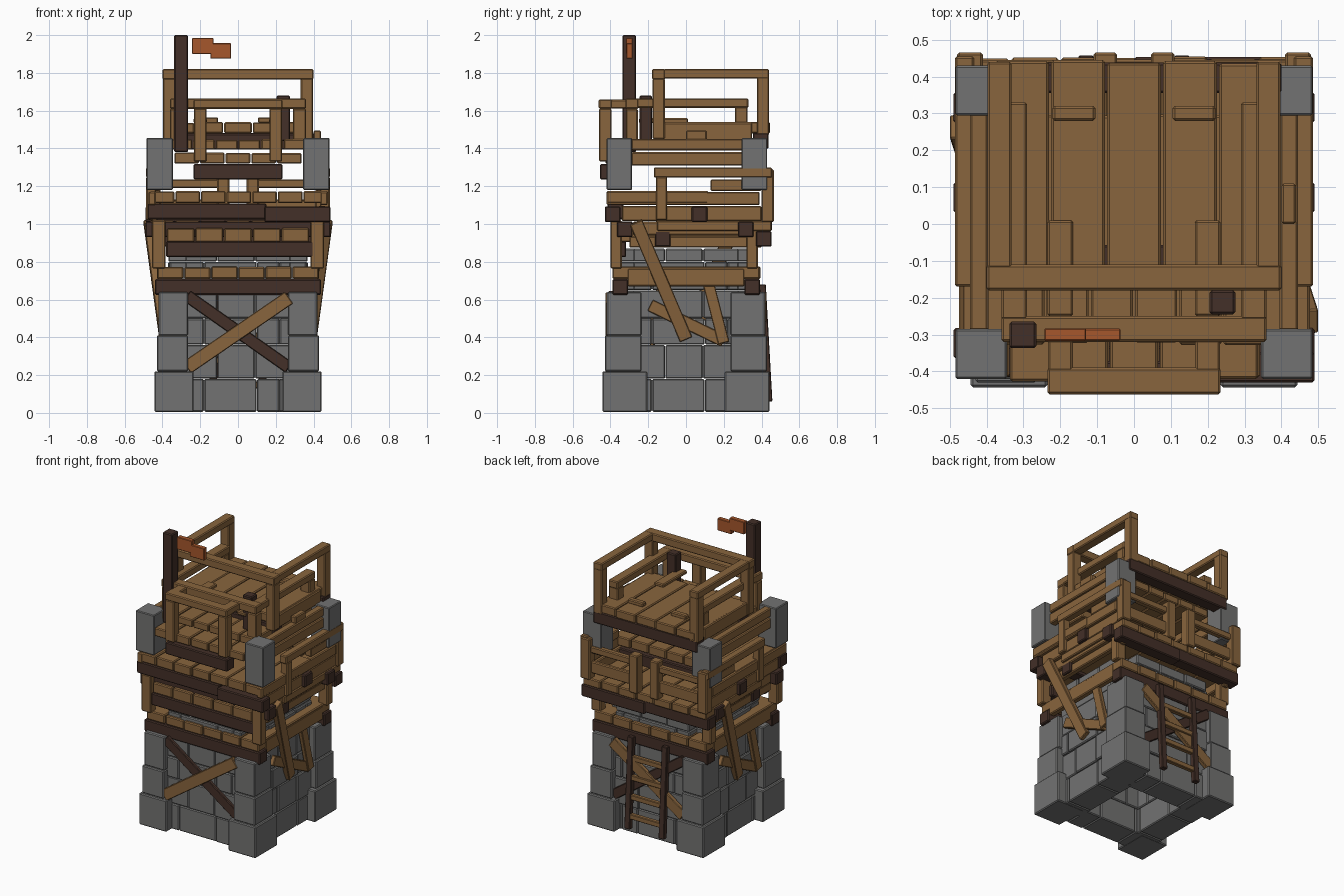
import bpy, bmesh, math, random
from mathutils import Vector, Matrix

random.seed(4)


def material(name, rgb):
    m = bpy.data.materials.new(name)
    m.diffuse_color = (*rgb, 1)
    return m


WOOD = material("wood", (0.25, 0.13, 0.047))
DARK = material("dark_wood", (0.056, 0.029, 0.021))
STONE = material("stone", (0.17, 0.17, 0.168))
CLOTH = material("orange_cloth", (0.38, 0.095, 0.025))


class Part:
    """Collects bevelled blocks into one named object."""

    def __init__(self, name, mat, bevel=0.006):
        self.name, self.mat, self.bevel, self.bm = name, mat, bevel, bmesh.new()

    def box(self, x0, x1, y0, y1, z0, z1):
        size = Matrix.Diagonal((x1 - x0, y1 - y0, z1 - z0, 1))
        mid = Matrix.Translation(((x0 + x1) / 2, (y0 + y1) / 2, (z0 + z1) / 2))
        bmesh.ops.create_cube(self.bm, size=1, matrix=mid @ size)

    def side(self, s, x, half, y0, y1, z0, z1):
        # block centred on x, on the left (-1) or right (1)
        self.box(s * x - half, s * x + half, y0, y1, z0, z1)

    def beam(self, a, b, normal, width, thick):
        # straight plank from a to b, its broad face towards normal
        a, b = Vector(a), Vector(b)
        u = (b - a).normalized()
        v = Vector(normal).cross(u).normalized()
        w = u.cross(v)
        rot = Matrix((u, v, w)).transposed().to_4x4()
        size = Matrix.Diagonal(((b - a).length, width, thick, 1))
        bmesh.ops.create_cube(self.bm, size=1, matrix=Matrix.Translation((a + b) / 2) @ rot @ size)

    def planks(self, n, x0, x1, y0, y1, z0, z1, jit=0.01):
        # row of boards running front to back
        w = (x1 - x0) / n
        for i in range(n):
            j = random.uniform(0, jit)
            self.box(x0 + i * w + 0.003, x0 + (i + 1) * w - 0.003,
                     y0 + j, y1 - random.uniform(0, jit), z0, z1 - j / 2)

    def done(self):
        me = bpy.data.meshes.new(self.name)
        self.bm.to_mesh(me)
        self.bm.free()
        me.materials.append(self.mat)
        ob = bpy.data.objects.new(self.name, me)
        bpy.context.collection.objects.link(ob)
        mod = ob.modifiers.new("bevel", "BEVEL")
        mod.width, mod.segments = self.bevel, 1


# Stone corner columns of the base
p = Part("base_corners", STONE)
for sx in (-1, 1):
    for sy in (-1, 1):
        for z0, z1, out, inn in ((0.005, 0.22, 0.443, 0.235), (0.22, 0.41, 0.43, 0.265), (0.41, 0.64, 0.42, 0.265)):
            xs, ys = sorted((sx * out, sx * inn)), sorted((sy * out, sy * (inn - 0.03)))
            p.box(*xs, *ys, z0, z1)
p.done()

# Stone walls around the hollow core
p = Part("base_walls", STONE)
rows = (0.005, 0.18, 0.36, 0.5, 0.65, 0.80, 0.87)
for k in range(len(rows) - 1):
    cuts = (-0.28, -0.11, 0.09, 0.28) if k % 2 else (-0.28, -0.18, 0.1, 0.22, 0.28)
    for a, b in zip(cuts, cuts[1:]):
        a, b = a + 0.001, b - 0.001
        z0, z1 = rows[k] + 0.001, rows[k + 1] - 0.001
        o = (0.385 if k < 4 else 0.365) + random.uniform(-0.006, 0.006)
        p.box(a, b, -o, -0.2, z0, z1)
        p.box(a, b, 0.2, o, z0, z1)
        p.box(-o, -0.2, a, b, z0, z1)
        p.box(0.2, o, a, b, z0, z1)
p.done()

# Crossed braces on the base, front and back, plus side braces and long struts
d, w = Part("dark_braces", DARK, 0.004), Part("wood_braces", WOOD, 0.004)
for s in (-1, 1):
    d.beam((-0.27, s * 0.398, 0.62), (0.27, s * 0.398, 0.24), (0, 1, 0), 0.065, 0.025)
    w.beam((-0.27, s * 0.41, 0.24), (0.27, s * 0.41, 0.61), (0, 1, 0), 0.075, 0.03)
    w.beam((s * 0.395, -s * 0.19, 0.57), (s * 0.395, s * 0.2, 0.38), (1, 0, 0), 0.065, 0.03)
    w.beam((s * 0.405, s * 0.11, 0.72), (s * 0.405, s * 0.2, 0.37), (1, 0, 0), 0.06, 0.03)
    w.beam((s * 0.48, -s * 0.265, 1.01), (s * 0.395, 0, 0.39), (1, 0, 0), 0.07, 0.04)
d.done()
w.done()

# Leaning ladder at the back
p = Part("ladder_rails", DARK, 0.004)
for x in (-0.13, 0.13):
    p.beam((x, 0.44, 0.06), (x, 0.405, 0.68), (0, 1, 0), 0.042, 0.035)
p.done()
p = Part("ladder_rungs", WOOD, 0.004)
for i in range(4):
    p.box(-0.12, 0.12, 0.42 - i * 0.008, 0.45 - i * 0.008, 0.13 + i * 0.13, 0.165 + i * 0.13)
p.done()

# Dark cross beams: (x0, x1, y0, z0)
p = Part("cross_beams", DARK)
for x0, x1, y0, z0 in (
        (-0.44, 0.44, -0.39, 0.625), (-0.44, 0.44, 0.31, 0.625),
        (-0.38, 0.40, -0.40, 0.825), (-0.45, 0.45, -0.165, 0.88),
        (-0.48, 0.02, 0.36, 0.89), (0.0, 0.48, 0.37, 0.88),
        (-0.49, 0.49, -0.365, 0.93), (-0.49, 0.49, 0.275, 0.93),
        (-0.48, 0.15, -0.415, 1.025), (0.14, 0.49, -0.43, 1.01),
        (-0.49, 0.49, 0.03, 1.01),
        (-0.235, 0.235, -0.455, 1.235), (-0.39, 0.40, 0.355, 1.40),
        (-0.38, 0.38, -0.14, 1.395)):
    p.box(x0, x1, y0, y0 + 0.083, z0, z0 + 0.083)
p.done()

# Lower and middle floors with corner posts between them
p = Part("lower_floors", WOOD)
p.planks(6, -0.43, 0.43, -0.39, 0.40, 0.71, 0.775)
p.planks(5, -0.38, 0.38, -0.395, 0.40, 0.905, 0.98)
for s in (-1, 1):
    p.side(s, 0.41, 0.02, -0.31, 0.31, 0.67, 0.765)
    for y in (-0.40, 0.32):
        p.side(s, 0.42, 0.036, y, y + 0.06, 0.765, 1.02)
p.done()

# Horizontal boards cladding the sides
p = Part("side_boards", WOOD)
for s in (-1, 1):
    for z0, z1, y0, y1, x in ((0.875, 0.935, -0.30, 0.40, 0.415), (0.94, 1.012, -0.28, 0.28, 0.43),
                              (1.015, 1.095, -0.34, 0.40, 0.445), (1.10, 1.17, -0.42, 0.39, 0.455)):
        p.side(s, x, 0.02, y0, y1, z0, z1)
p.done()

# Gallery floor: high at the front, one step down at the back
p = Part("gallery_floor", WOOD)
p.planks(7, -0.47, 0.48, -0.42, 0.12, 1.11, 1.175)
p.planks(7, -0.47, 0.47, -0.16, 0.455, 0.963, 1.02)
p.done()

# Gallery railings on the sides, back and front
p = Part("gallery_railing", WOOD)
for s in (-1, 1):
    p.side(s, 0.46, 0.026, -0.17, 0.455, 1.245, 1.30)
    p.side(s, 0.46, 0.026, -0.16, -0.10, 1.02, 1.25)
    p.side(s, 0.445, 0.035, 0.40, 0.465, 1.01, 1.29)
    p.side(s, 0.078, 0.032, 0.40, 0.465, 1.01, 1.27)
    p.side(s, 0.26, 0.17, 0.405, 0.445, 1.19, 1.235)
    p.side(s, 0.26, 0.17, 0.41, 0.44, 1.05, 1.13)
    p.side(s, 0.44, 0.025, 0.13, 0.40, 1.175, 1.235)
p.done()

# Stone pillars of the gallery
p = Part("gallery_pillars", STONE, 0.005)
for s in (-1, 1):
    for y in (-0.42, 0.295):
        p.side(s, 0.415, 0.07, y, y + 0.135, 1.18, 1.455)
p.done()

# Stepped upper decks: front balcony, middle deck, top deck
p = Part("upper_decks", WOOD)
p.planks(5, -0.34, 0.34, -0.43, -0.10, 1.32, 1.38)
p.planks(6, -0.36, 0.36, -0.33, 0.30, 1.395, 1.45)
p.planks(5, -0.38, 0.38, -0.14, 0.445, 1.48, 1.54)
for s in (-1, 1):
    p.side(s, 0.42, 0.025, -0.29, 0.30, 1.39, 1.45)
    p.side(s, 0.42, 0.025, -0.29, 0.30, 1.31, 1.38)
    p.side(s, 0.37, 0.015, -0.14, 0.35, 1.445, 1.535)
    # loose battens lying on the top deck
    p.side(s, 0.163, 0.058, 0.28, 0.32, 1.535, 1.565)
    p.side(s, 0.2, 0.035, -0.25, 0.01, 1.535, 1.56)
p.box(0.40, 0.44, 0.0, 0.11, 1.445, 1.495)
p.done()

# Railing of the top deck, open at the back
p = Part("top_railing", WOOD)
p.box(-0.40, 0.40, -0.18, -0.11, 1.765, 1.82)
for s in (-1, 1):
    p.side(s, 0.365, 0.033, -0.12, 0.44, 1.77, 1.82)
    p.side(s, 0.365, 0.033, -0.178, -0.112, 1.45, 1.77)
    p.side(s, 0.365, 0.033, 0.375, 0.44, 1.47, 1.78)
p.done()

# Lower railing around the middle deck and balcony
p = Part("balcony_railing", WOOD)
p.box(-0.235, 0.235, -0.462, -0.39, 1.61, 1.66)
p.box(-0.36, 0.36, -0.32, -0.25, 1.61, 1.665)
for s in (-1, 1):
    p.side(s, 0.325, 0.035, -0.26, 0.33, 1.615, 1.665)
    p.side(s, 0.325, 0.035, -0.318, -0.255, 1.40, 1.61)
    p.side(s, 0.325, 0.035, 0.26, 0.325, 1.45, 1.62)
    p.side(s, 0.2, 0.034, -0.40, -0.31, 1.612, 1.658)
    p.side(s, 0.2, 0.034, -0.46, -0.395, 1.33, 1.612)
p.done()

# Flag pole, short dark post and flag
p = Part("flag_pole", DARK)
p.box(-0.338, -0.265, -0.337, -0.265, 1.38, 2.0)
p.box(0.205, 0.275, -0.245, -0.18, 1.44, 1.68)
p.done()
p = Part("flag", CLOTH, 0.003)
p.box(-0.243, -0.13, -0.317, -0.283, 1.90, 1.985)
p.box(-0.145, -0.037, -0.316, -0.284, 1.875, 1.957)
p.done()
